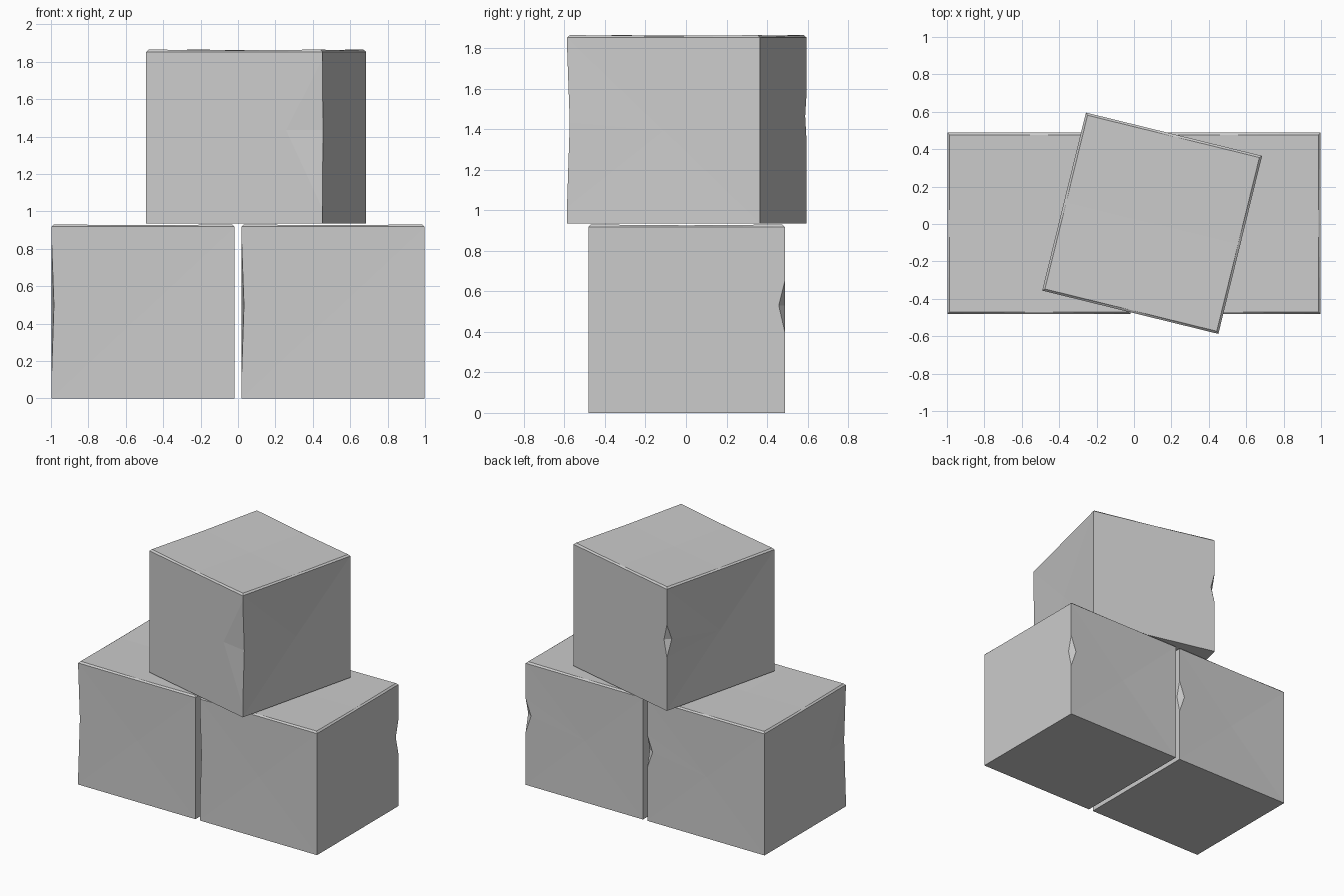
import bpy, bmesh, math
from mathutils import Vector

if "Cube" in bpy.data.objects:
    bpy.data.objects.remove(bpy.data.objects["Cube"], do_unlink=True)

stone = bpy.data.materials.new("grey_stone")
stone.use_nodes = True
grey = (0.6, 0.6, 0.6, 1)
stone.diffuse_color = grey
stone.node_tree.nodes["Principled BSDF"].inputs["Base Color"].default_value = grey

HX, HY, H = 0.49, 0.485, 0.93


def split_at(bm, edge, z):
    """Add a vertex on an upright edge at height z."""
    a, b = edge.verts
    t = (z - a.co.z) / (b.co.z - a.co.z)
    return bmesh.utils.edge_split(edge, a, t)[1]


def chip(bm, s, low, mid, high, on_x, on_y):
    """Cut a wedge out of the upright corner edge at (s*HX, s*HY).
    on_x and on_y are the reach of the cut along the x and y faces."""
    edge = next(e for e in bm.edges
                if abs(e.verts[0].co.z - e.verts[1].co.z) > 0.5
                and all(v.co.x * s > 0 and v.co.y * s > 0 for v in e.verts))
    bottom = split_at(bm, edge, low)
    upper = max(bottom.link_edges, key=lambda e: e.other_vert(bottom).co.z)
    top = split_at(bm, upper, high)
    corner = Vector((s * HX, s * HY, mid))
    tips = []
    removed = bm.edges.get((bottom, top))
    for face in list(removed.link_faces):
        along_y = abs(face.normal.x) > 0.5
        tip = corner - Vector((0, s * on_x, 0) if along_y else (s * on_y, 0, 0))
        bmesh.utils.face_split(face, bottom, top, coords=[tip])
        tips.append(min(bm.verts, key=lambda v: (v.co - tip).length))
    bmesh.ops.delete(bm, geom=[removed], context='EDGES')
    bm.faces.new((bottom, *tips))
    bm.faces.new((top, *tips))


def block_mesh():
    bm = bmesh.new()
    bmesh.ops.create_cube(bm, size=1)
    for v in bm.verts:
        v.co = Vector((v.co.x * 2 * HX, v.co.y * 2 * HY, (v.co.z + 0.5) * H))
    bm.normal_update()
    # Chamfered rim
    rim = [e for e in bm.edges if all(v.co.z > H - 0.01 for v in e.verts)]
    bmesh.ops.bevel(bm, geom=rim, offset=0.012, segments=1, affect='EDGES')
    bm.normal_update()
    # Small deep chip and long shallow chip on opposite corners
    chip(bm, 1, 0.4, 0.53, 0.65, 0.03, 0.045)
    bm.normal_update()
    chip(bm, -1, 0.08, 0.5, 0.88, 0.2, 0.014)
    bmesh.ops.recalc_face_normals(bm, faces=bm.faces)
    # Slightly hollow top and worn front and back
    rim = [e for e in bm.edges if all(v.co.z > H - 0.001 for v in e.verts)]
    worn = bmesh.ops.subdivide_edges(bm, edges=rim, cuts=1)
    for v in worn["geom_inner"]:
        if isinstance(v, bmesh.types.BMVert):
            v.co.z -= 0.004
    broad = [f for f in bm.faces if f.calc_area() > 0.5
             and (f.normal.z > 0.5 or abs(f.normal.y) > 0.5)]
    bmesh.ops.poke(bm, faces=broad, offset=-0.006, center_mode='BOUNDS')
    bmesh.ops.triangulate(bm, faces=[f for f in bm.faces if len(f.verts) > 4])
    bmesh.ops.recalc_face_normals(bm, faces=bm.faces)
    mesh = bpy.data.meshes.new("stone_block")
    bm.to_mesh(mesh)
    bm.free()
    mesh.materials.append(stone)
    return mesh


# Two blocks side by side and a turned one on top
mesh = block_mesh()
for name, place, turn in (("right_block", (-0.508, 0.003, 0), 0),
                          ("left_block", (0.508, 0.003, 0), 0),
                          ("top_block", (0.097, 0.004, 0.935), 76.2)):
    block = bpy.data.objects.new(name, mesh)
    block.location = place
    block.rotation_euler.z = math.radians(turn)
    bpy.context.collection.objects.link(block)
